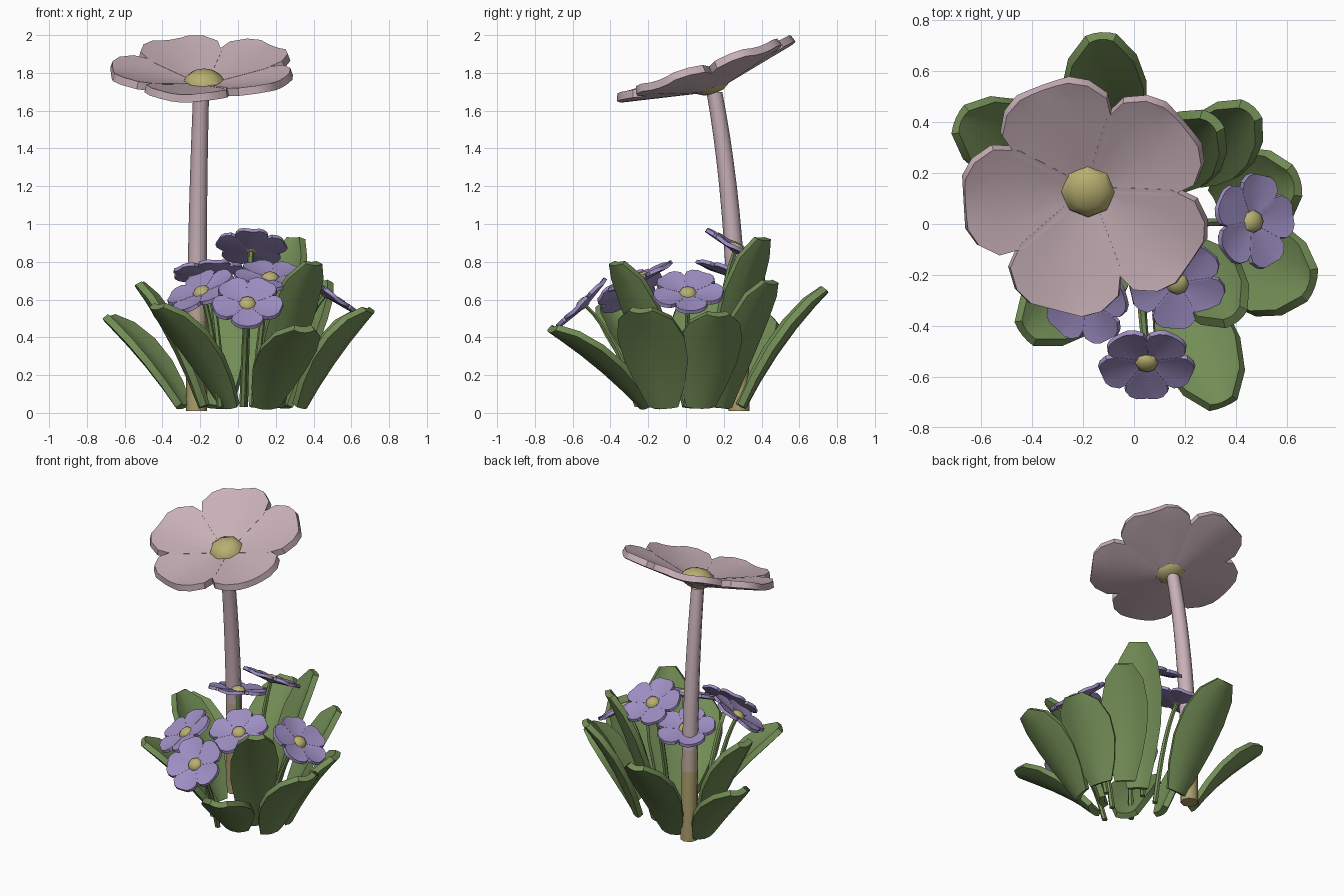
import bpy, bmesh, math
from mathutils import Vector, Matrix

cube = bpy.data.objects.get("Cube")
if cube:
    bpy.data.objects.remove(cube)


def material(name, rgb):
    m = bpy.data.materials.new(name)
    m.use_nodes = True
    m.diffuse_color = (*rgb, 1)
    m.node_tree.nodes["Principled BSDF"].inputs["Base Color"].default_value = (*rgb, 1)
    return m


green = material("leaf green", (0.17, 0.265, 0.092))
pink = material("dusty pink", (0.58, 0.44, 0.48))
violet = material("soft violet", (0.34, 0.27, 0.54))
yellow = material("pollen yellow", (0.48, 0.43, 0.17))
blend = material("faded stem", (0.50, 0.39, 0.31))
tan = material("stem base tan", (0.42, 0.34, 0.15))


def finish(name, bm, mats, angle, thick=0):
    bmesh.ops.recalc_face_normals(bm, faces=bm.faces)
    mesh = bpy.data.meshes.new(name)
    bm.to_mesh(mesh)
    bm.free()
    obj = bpy.data.objects.new(name, mesh)
    bpy.context.collection.objects.link(obj)
    for m in mats:
        mesh.materials.append(m)
    bpy.ops.object.select_all(action="DESELECT")
    obj.select_set(True)
    bpy.context.view_layer.objects.active = obj
    if thick:
        solid = obj.modifiers.new("thickness", "SOLIDIFY")
        solid.thickness = thick
        solid.offset = 0
        bpy.ops.object.modifier_apply(modifier=solid.name)
    bpy.ops.object.shade_smooth_by_angle(angle=math.radians(angle))


# Blade shared by leaves and petals: a cupped strip along a path, then thickened
def ribbon(name, path, side, widths, cup, thick, mat):
    bm = bmesh.new()
    rows = []
    for i, (p, w) in enumerate(zip(path, widths)):
        tangent = path[min(i + 1, len(path) - 1)] - path[max(i - 1, 0)]
        normal = tangent.cross(side).normalized()
        rows.append([bm.verts.new(p + side * u * w / 2 + normal * cup * u * u * w / 2)
                     for u in (-1, -0.5, 0, 0.5, 1)])
    for a, b in zip(rows, rows[1:]):
        for j in range(4):
            bm.faces.new((a[j], b[j], b[j + 1], a[j + 1]))
    finish(name, bm, [mat], 40, thick)


def bezier(a, b, c, t):
    return a * (1 - t) ** 2 + b * 2 * t * (1 - t) + c * t * t


# Round stem with optional colour by height
def tube(name, path, r0, r1, mats, sides=8, rule=lambda z: 0):
    bm = bmesh.new()
    rings = []
    n = len(path) - 1
    for i, p in enumerate(path):
        r = r0 + (r1 - r0) * i / n
        rings.append([bm.verts.new(p + Vector((r * math.cos(a), r * math.sin(a), 0)))
                      for a in (math.tau * k / sides for k in range(sides))])
    for a, b in zip(rings, rings[1:]):
        for k in range(sides):
            f = bm.faces.new((a[k], a[(k + 1) % sides], b[(k + 1) % sides], b[k]))
            f.material_index = rule(f.calc_center_median().z)
    bm.faces.new(rings[0][::-1]).material_index = rule(0)
    bm.faces.new(rings[-1]).material_index = rule(2)
    finish(name, bm, mats, 50)


# Flower head: five cupped petals around a domed button
def flower(name, centre, normal, spin, length, bowl, button, mat, thick):
    turn = Vector((0, 0, 1)).rotation_difference(Vector(normal).normalized()).to_matrix()
    centre = Vector(centre)
    steps = (0.05, 0.3, 0.55, 0.76, 0.92, 1.0)
    widths = [length * w for w in (0.14, 0.5, 0.85, 0.92, 0.72, 0.44)]
    for k in range(5):
        a = math.radians(spin + 72 * k)
        out = Vector((math.cos(a), math.sin(a), 0))
        path = [centre + turn @ (out * length * s + Vector((0, 0, length * s * bowl)))
                for s in steps]
        side = turn @ Vector((-out.y, out.x, 0))
        ribbon(f"{name}_petal_{k + 1}", path, side, widths, 0.12, thick, mat)
    bm = bmesh.new()
    place = (Matrix.Translation(centre + turn @ Vector((0, 0, button * 0.3)))
             @ turn.to_4x4() @ Matrix.Diagonal((1, 1, 0.6, 1)))
    bmesh.ops.create_uvsphere(bm, u_segments=8, v_segments=6, radius=button, matrix=place)
    finish(name + "_centre", bm, [yellow], 40)


# Leaves: base x, y, then tip x, y, z, then width
leaves = [
    (-0.10, 0.30, -0.13, 0.74, 0.65, 0.32),
    (-0.30, 0.24, -0.69, 0.41, 0.50, 0.32),
    (-0.05, -0.13, -0.43, -0.43, 0.56, 0.31),
    (0.15, -0.22, 0.35, -0.71, 0.44, 0.31),
    (0.18, -0.10, 0.40, -0.37, 0.79, 0.29),
    (0.34, -0.12, 0.70, -0.24, 0.54, 0.36),
    (0.34, 0.08, 0.64, 0.17, 0.52, 0.34),
    (0.24, 0.20, 0.46, 0.45, 0.69, 0.28),
    (0.12, 0.18, 0.31, 0.41, 0.92, 0.29),
    (-0.19, 0.05, -0.53, 0.10, 0.68, 0.30),
]
for i, (bx, by, tx, ty, tz, w) in enumerate(leaves):
    base, tip = Vector((bx, by, 0.03)), Vector((tx, ty, tz))
    bend = base.lerp(tip, 0.42)
    bend.z = tz * 0.6
    out = Vector((tx - bx, ty - by, 0)).normalized()
    path = [bezier(base, bend, tip, t) for t in (0, 0.2, 0.42, 0.65, 0.86, 1)]
    widths = [w * s for s in (0.42, 0.72, 0.95, 1, 0.8, 0.34)]
    ribbon(f"leaf_{i + 1}", path, Vector((-out.y, out.x, 0)), widths, 0.27, 0.038, green)

# Small violet flowers on thin stalks: centre, facing direction, spin
small = [
    ((0.46, 0.01, 0.625), (0.58, 0, 0.81), 80),
    ((0.17, -0.23, 0.705), (0.05, -0.4, 0.92), -95),
    ((0.05, -0.535, 0.57), (0, -0.7, 0.71), -90),
    ((-0.19, -0.29, 0.63), (-0.4, -0.42, 0.81), -60),
    ((0.07, 0.26, 0.86), (0.05, 0.48, 0.87), 54),
    ((-0.16, 0.23, 0.73), (-0.08, 0.26, 0.95), 70),
]
for i, (c, n, spin) in enumerate(small):
    flower(f"violet_flower_{i + 1}", c, n, spin, 0.186, 0.1, 0.046, violet, 0.02)
    head = Vector(c)
    foot = Vector((c[0] * 0.5, c[1] * 0.48, 0.03))
    bend = foot.lerp(head, 0.4)
    bend.z = c[2] * 0.75
    path = [bezier(foot, bend, head, t / 6) for t in range(7)]
    tube(f"violet_stalk_{i + 1}", path, 0.018, 0.015, [green], 6)

# Tall pink flower and its leaning stem
flower("pink_flower", (-0.18, 0.14, 1.72), (-0.02, -0.32, 0.95), 111,
       0.485, 0.21, 0.11, pink, 0.042)
foot, bend, head = Vector((-0.22, 0.28, 0.01)), Vector((-0.22, 0.28, 1.0)), Vector((-0.195, 0.15, 1.7))
path = [bezier(foot, bend, head, t / 12) for t in range(13)]
tube("pink_stem", path, 0.056, 0.042, [tan, blend, pink], 8,
     lambda z: 0 if z < 0.42 else 1 if z < 0.6 else 2)
